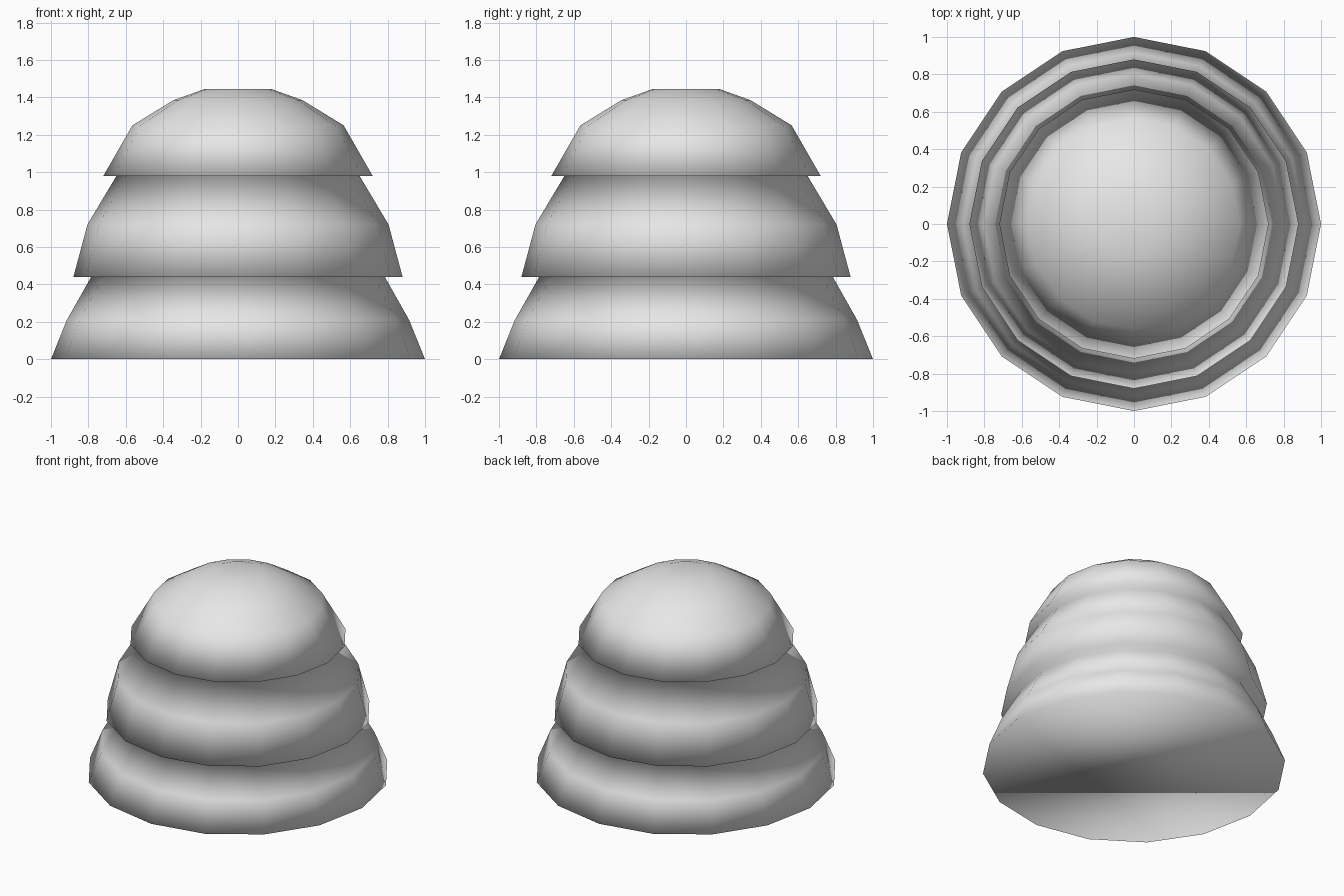
import bpy
import bmesh
from math import cos, sin, tau

cube = bpy.data.objects.get("Cube")
if cube:
    bpy.data.objects.remove(cube, do_unlink=True)

SIDES = 16

# Plain grey material
grey = bpy.data.materials.new("plain_grey")
grey.use_nodes = True
colour = (0.8, 0.8, 0.8, 1)
grey.diffuse_color = colour
grey.node_tree.nodes["Principled BSDF"].inputs["Base Color"].default_value = colour

# Outline (radius, height) of each tier, from its overhanging rim upwards
bottom_tier = [(1.0, 0.0), (0.915, 0.21), (0.785, 0.44)]
middle_tier = [(0.88, 0.44), (0.805, 0.72), (0.65, 0.98)]
dome_tier = [(0.72, 0.98), (0.565, 1.25), (0.345, 1.385), (0.178, 1.445)]

# Tiers joined into one continuous turned surface
bm = bmesh.new()
rings = []
for radius, height in bottom_tier + middle_tier + dome_tier:
    rings.append([bm.verts.new((radius * cos(tau * i / SIDES),
                                radius * sin(tau * i / SIDES), height))
                  for i in range(SIDES)])
for lower, upper in zip(rings, rings[1:]):
    for i in range(SIDES):
        j = (i + 1) % SIDES
        bm.faces.new((lower[i], lower[j], upper[j], upper[i]))

# Flat base and flat crown
bm.faces.new(list(reversed(rings[0])))
bm.faces.new(rings[-1])
for face in bm.faces:
    face.smooth = True

mesh = bpy.data.meshes.new("tiered_dome")
bm.to_mesh(mesh)
bm.free()
mesh.materials.append(grey)
dome = bpy.data.objects.new("tiered_dome", mesh)
bpy.context.collection.objects.link(dome)
